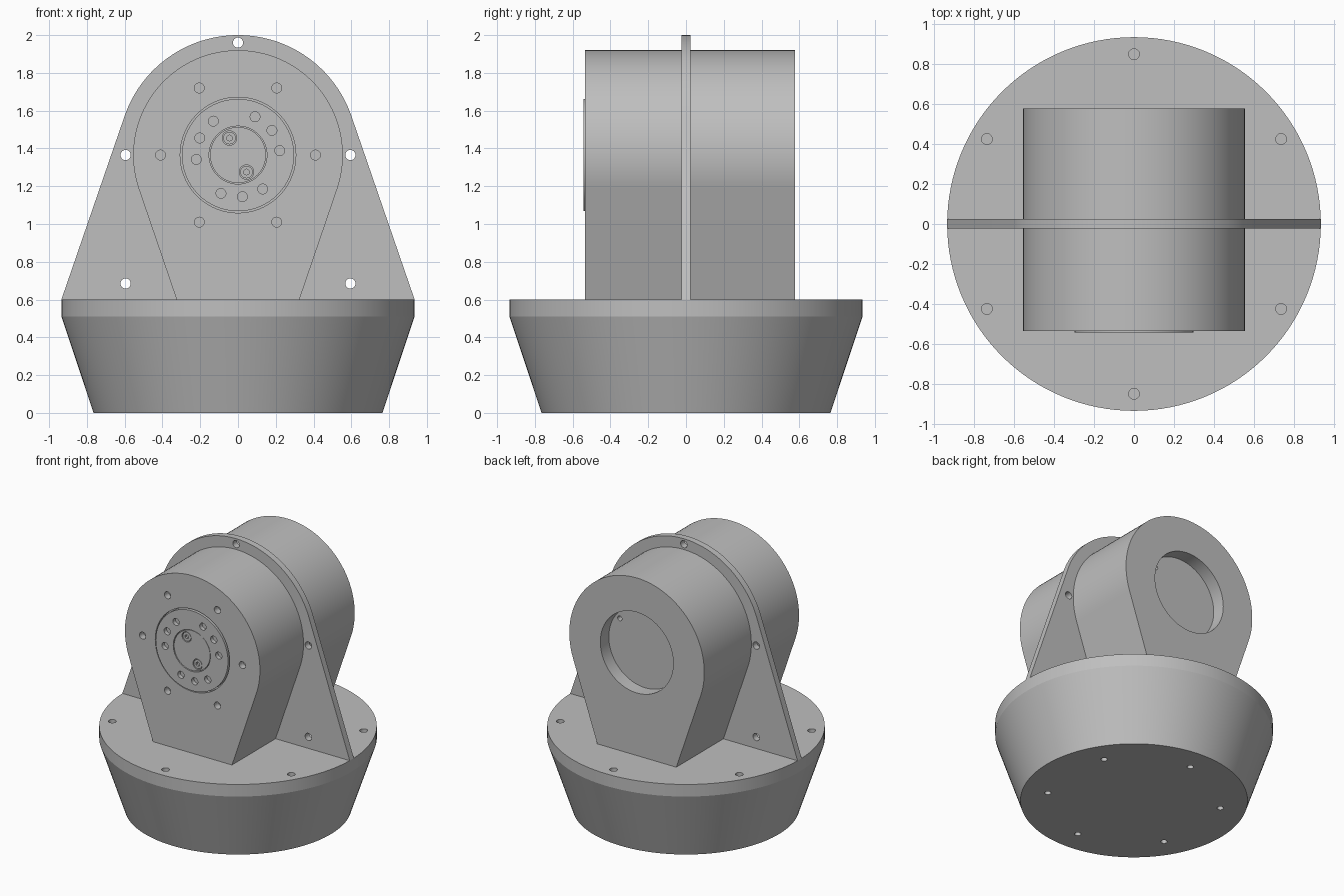
import bpy, bmesh
from math import sin, cos, pi, radians, atan2, acos, hypot
from mathutils import Matrix, Vector

if "Cube" in bpy.data.objects:
    bpy.data.objects.remove(bpy.data.objects["Cube"])

grey = bpy.data.materials.new("machined grey")
grey.use_nodes = True
COLOUR = (0.52, 0.52, 0.52, 1)
grey.diffuse_color = COLOUR
grey.node_tree.nodes["Principled BSDF"].inputs["Base Color"].default_value = COLOUR

AXIS_Z = 1.365    # height of the horizontal hub axis
BASE_TOP = 0.6
FRONT, BACK = -0.535, 0.578
DISC_FRONT = -0.542


def finish(name, bm):
    bmesh.ops.recalc_face_normals(bm, faces=bm.faces)
    mesh = bpy.data.meshes.new(name)
    bm.to_mesh(mesh)
    bm.free()
    mesh.materials.append(grey)
    obj = bpy.data.objects.new(name, mesh)
    bpy.context.collection.objects.link(obj)
    return obj


def add_rod(bm, x, z, r, y0, y1, segs=32):
    """Cylinder along y."""
    m = Matrix.Translation((x, (y0 + y1) / 2, z)) @ Matrix.Rotation(pi / 2, 4, 'X')
    bmesh.ops.create_cone(bm, cap_ends=True, segments=segs, radius1=r, radius2=r,
                          depth=abs(y1 - y0), matrix=m)


def add_post(bm, x, y, r, z0, z1):
    """Cylinder along z."""
    bmesh.ops.create_cone(bm, cap_ends=True, segments=32, radius1=r, radius2=r,
                          depth=z1 - z0, matrix=Matrix.Translation((x, y, (z0 + z1) / 2)))


def cut(obj, bm):
    cutter = finish(obj.name + "_cutter", bm)
    cutter.hide_render = True
    mod = obj.modifiers.new("holes", 'BOOLEAN')
    mod.operation, mod.solver, mod.object = 'DIFFERENCE', 'EXACT', cutter
    bpy.context.view_layer.objects.active = obj
    bpy.ops.object.modifier_apply(modifier=mod.name)
    bpy.data.objects.remove(cutter)


def arch(name, foot, r, y0, y1, segs=64):
    """Round top with straight sides running tangentially down to the foot."""
    dx, dz = foot, BASE_TOP - AXIS_Z
    start = atan2(dz, dx) + acos(r / hypot(dx, dz))
    sweep = pi - 2 * start
    angles = [start + sweep * i / segs for i in range(segs + 1)]
    points = [(foot, BASE_TOP)]
    points += [(r * cos(a), AXIS_Z + r * sin(a)) for a in angles]
    points.append((-foot, BASE_TOP))
    bm = bmesh.new()
    face = bm.faces.new([bm.verts.new((x, y0, z)) for x, z in points])
    new = bmesh.ops.extrude_face_region(bm, geom=[face])["geom"]
    bmesh.ops.translate(bm, vec=(0, y1 - y0, 0),
                        verts=[v for v in new if isinstance(v, bmesh.types.BMVert)])
    return finish(name, bm)


def polar(radius, degrees):
    return radius * cos(radians(degrees)), radius * sin(radians(degrees))


# Tapered round base with a straight rim
bm = bmesh.new()
bmesh.ops.create_circle(bm, cap_ends=True, segments=128, radius=0.765)
top = bm.faces[:]
for height, scale in ((0.51, 0.935 / 0.765), (BASE_TOP - 0.51, 1)):
    geom = bmesh.ops.extrude_face_region(bm, geom=top, use_keep_orig=height > 0.3)["geom"]
    verts = [g for g in geom if isinstance(g, bmesh.types.BMVert)]
    top = [g for g in geom if isinstance(g, bmesh.types.BMFace)]
    bmesh.ops.scale(bm, vec=(scale, scale, 1), verts=verts)
    bmesh.ops.translate(bm, vec=(0, 0, height), verts=verts)
base = finish("base", bm)

# Bolt holes in the top and the underside of the base
bm = bmesh.new()
for i in range(6):
    add_post(bm, *polar(0.85, 30 + 60 * i), 0.027, 0.52, 0.7)
    add_post(bm, *polar(0.59, 30 + 60 * i), 0.022, -0.1, 0.1)
cut(base, bm)

# Upright flange with through holes
flange = arch("flange", 0.935, 0.635, -0.023, 0.025)
bm = bmesh.new()
for x, z in ((0, 1.96), (0.595, AXIS_Z), (-0.595, AXIS_Z), (0.595, 0.685), (-0.595, 0.685)):
    add_rod(bm, x, z, 0.027, -0.1, 0.1)
cut(flange, bm)

# Housing with front seat, bolt holes and rear recess
housing = arch("housing", 0.325, 0.555, FRONT, BACK)
bm = bmesh.new()
add_rod(bm, 0, AXIS_Z, 0.306, FRONT - 0.1, FRONT + 0.03, 96)
add_rod(bm, 0, AXIS_Z, 0.3, BACK - 0.1, BACK + 0.1, 96)
for i in range(6):
    x, z = polar(0.41, 60 * i)
    add_rod(bm, x, AXIS_Z + z, 0.026, FRONT - 0.1, FRONT + 0.05)
cut(housing, bm)
bm = bmesh.new()
add_rod(bm, 0.21, AXIS_Z + 0.16, 0.018, BACK - 0.15, BACK - 0.05)
cut(housing, bm)

# Front disc with three groups of three holes and a hub bore
disc = finish("front_disc", bmesh.new())
bm = bmesh.new()
add_rod(bm, 0, AXIS_Z, 0.297, DISC_FRONT, FRONT + 0.035, 96)
bm.to_mesh(disc.data)
bm.free()
bm = bmesh.new()
add_rod(bm, 0, AXIS_Z, 0.153, DISC_FRONT - 0.1, DISC_FRONT + 0.02, 64)
for i in range(12):
    if i % 4 != 3:
        x, z = polar(0.222, 6 + 30 * i)
        add_rod(bm, x, AXIS_Z + z, 0.026, DISC_FRONT - 0.1, DISC_FRONT + 0.03)
cut(disc, bm)

# Hub plug with two countersunk screws
SCREWS = ((-0.045, AXIS_Z + 0.09), (0.045, AXIS_Z - 0.09))
bm = bmesh.new()
add_rod(bm, 0, AXIS_Z, 0.148, DISC_FRONT + 0.003, DISC_FRONT + 0.03, 64)
hub = finish("hub_plug", bm)
bm = bmesh.new()
for x, z in SCREWS:
    add_rod(bm, x, z, 0.038, DISC_FRONT - 0.1, DISC_FRONT + 0.02)
cut(hub, bm)

bm = bmesh.new()
for x, z in SCREWS:
    add_rod(bm, x, z, 0.033, DISC_FRONT + 0.006, DISC_FRONT + 0.03)
screws = finish("hub_screws", bm)
bm = bmesh.new()
for x, z in SCREWS:
    add_rod(bm, x, z, 0.016, DISC_FRONT - 0.1, DISC_FRONT + 0.02, 6)
cut(screws, bm)

# Smooth round walls, crisp edges
for obj in (base, flange, housing, disc, hub, screws):
    bpy.ops.object.select_all(action='DESELECT')
    obj.select_set(True)
    bpy.context.view_layer.objects.active = obj
    bpy.ops.object.shade_smooth_by_angle(angle=radians(15))
